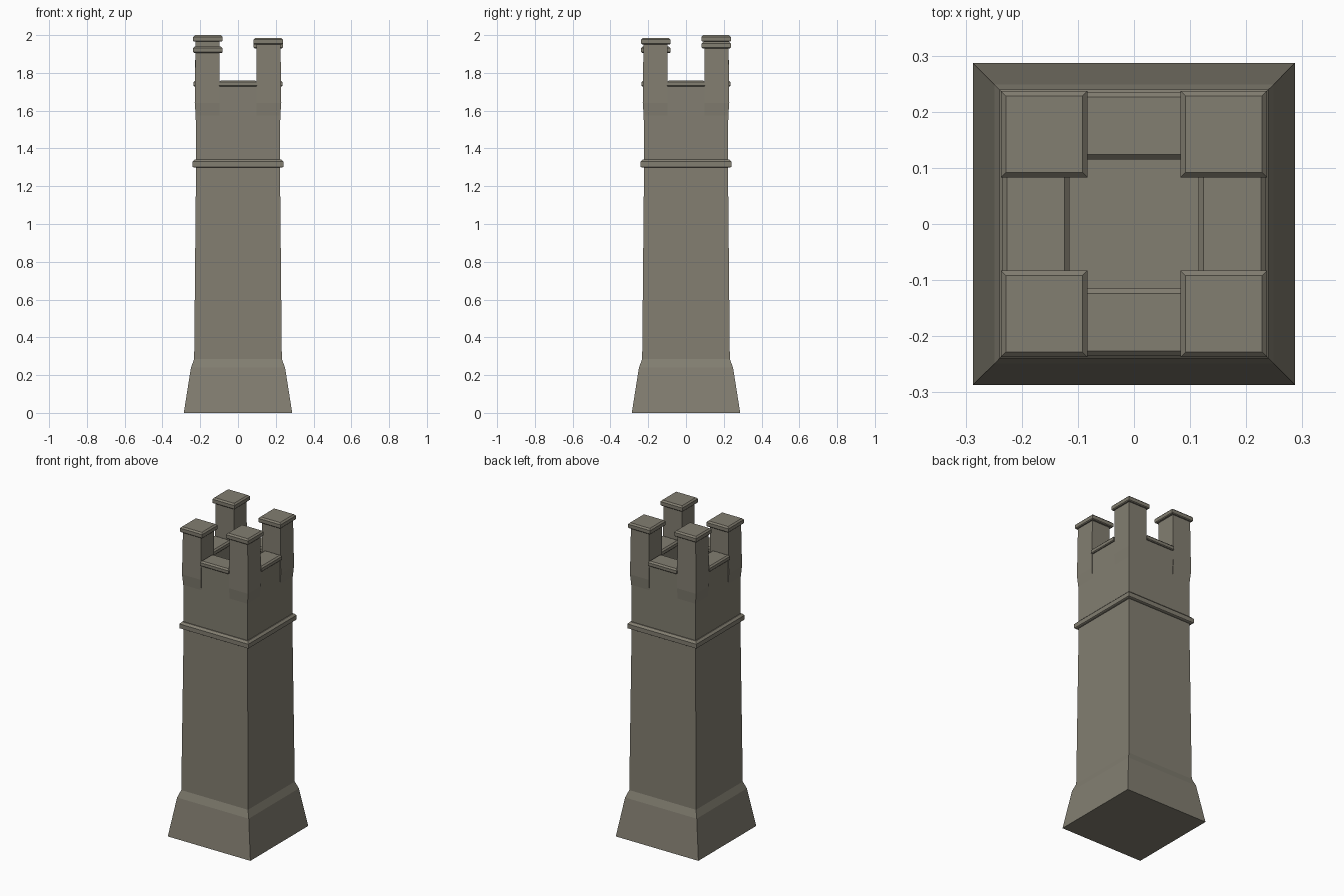
import bpy, bmesh

if "Cube" in bpy.data.objects:
    bpy.data.objects.remove(bpy.data.objects["Cube"])

stone = bpy.data.materials.new("weathered_stone")
stone.diffuse_color = (0.225, 0.209, 0.165, 1)
stone.use_nodes = True
stone.node_tree.nodes["Principled BSDF"].inputs["Base Color"].default_value = stone.diffuse_color


def loft(name, rings):
    """Closed solid through rectangular rings (x0, x1, y0, y1, z)."""
    bm = bmesh.new()
    loops = []
    for x0, x1, y0, y1, z in rings:
        loops.append([bm.verts.new(p) for p in
                      ((x0, y0, z), (x1, y0, z), (x1, y1, z), (x0, y1, z))])
    for a, b in zip(loops, loops[1:]):
        for i in range(4):
            j = (i + 1) % 4
            bm.faces.new((a[i], a[j], b[j], b[i]))
    bm.faces.new(loops[0][::-1])
    bm.faces.new(loops[-1])
    bmesh.ops.recalc_face_normals(bm, faces=bm.faces[:])
    mesh = bpy.data.meshes.new(name)
    bm.to_mesh(mesh)
    bm.free()
    mesh.materials.append(stone)
    ob = bpy.data.objects.new(name, mesh)
    bpy.context.collection.objects.link(ob)
    return ob


def square(h, z):
    return (-h, h, -h, h, z)


def slab(name, x0, x1, y0, y1, z0, z1, c):
    """Thin coping slab with a chamfered top and a small lower chamfer."""
    return loft(name, [
        (x0 + c / 2, x1 - c / 2, y0 + c / 2, y1 - c / 2, z0),
        (x0, x1, y0, y1, z0 + c / 2),
        (x0, x1, y0, y1, z1 - c),
        (x0 + c, x1 - c, y0 + c, y1 - c, z1)])


# Tapered shaft with flared plinth and a sunken roof floor
loft("tower_shaft", [
    square(0.287, 0), square(0.249, 0.24), square(0.232, 0.285),
    square(0.222, 1.32), square(0.225, 1.735),
    square(0.122, 1.735), square(0.122, 1.60)])

# String course around the shaft
loft("string_course", [
    square(0.235, 1.30), square(0.24, 1.303),
    square(0.24, 1.33), square(0.228, 1.342)])

# Low parapet copings between the corner posts
slab("front_coping", -0.10, 0.10, -0.235, -0.115, 1.728, 1.76, 0.009)
slab("back_coping", -0.10, 0.10, 0.115, 0.235, 1.728, 1.76, 0.009)
slab("left_coping", -0.235, -0.115, -0.10, 0.10, 1.728, 1.76, 0.009)
slab("right_coping", 0.115, 0.235, -0.10, 0.10, 1.728, 1.76, 0.009)

# Corner posts of uneven height, each with a cap
corners = {"front_left": (-1, -1, 1.94), "front_right": (1, -1, 1.985),
           "back_left": (-1, 1, 2.0), "back_right": (1, 1, 1.965)}
for label, (sx, sy, top) in corners.items():
    def ring(inner, outer, z):
        x = sorted((sx * inner, sx * outer))
        y = sorted((sy * inner, sy * outer))
        return (*x, *y, z)
    loft(label + "_post", [
        ring(0.098, 0.222, 1.55), ring(0.098, 0.229, 1.64),
        ring(0.098, 0.225, top - 0.02)])
    x0, x1, y0, y1, _ = ring(0.083, 0.237, 0)
    slab(label + "_cap", x0, x1, y0, y1, top - 0.035, top, 0.009)
